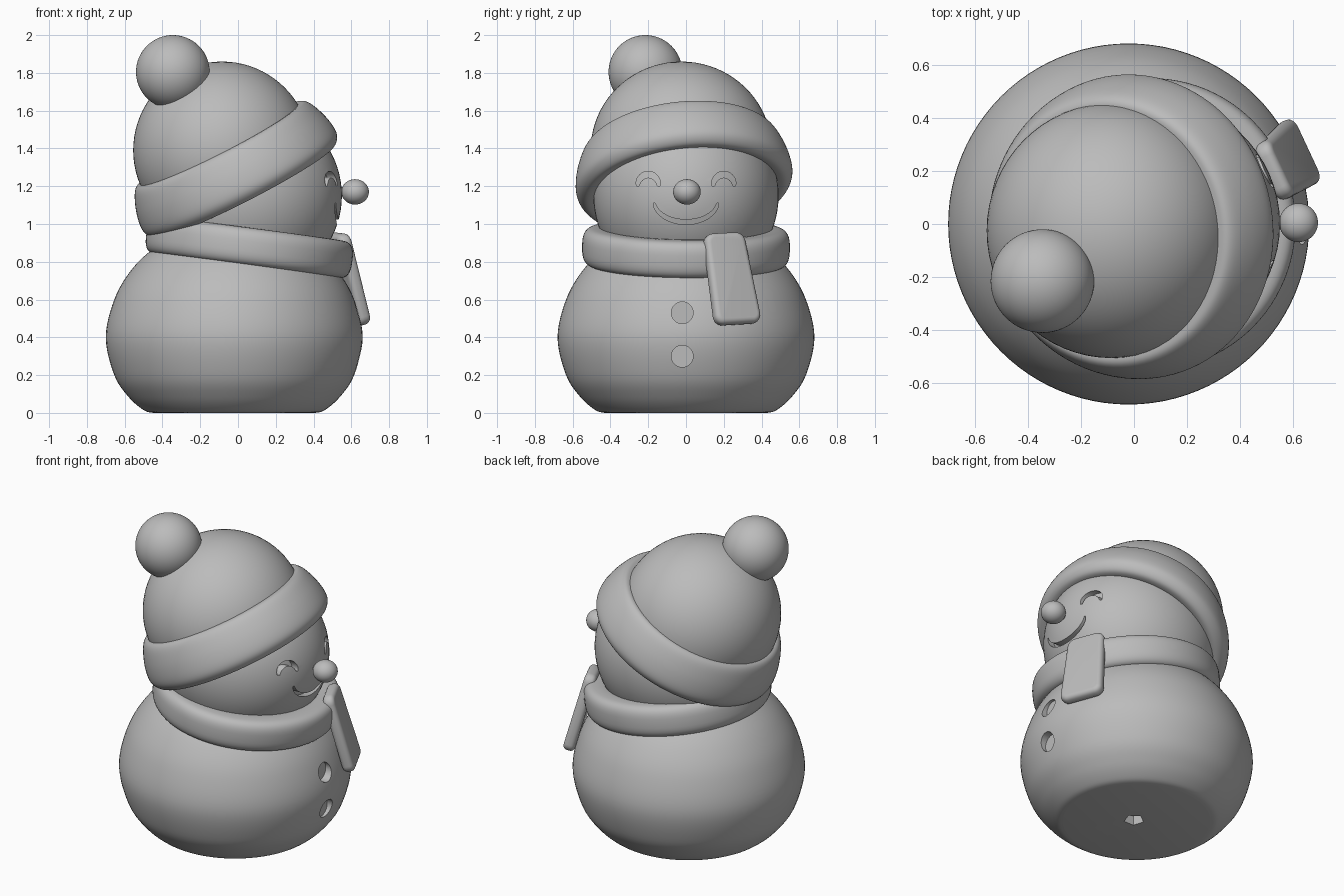
import bpy, bmesh, math
from mathutils import Vector, Matrix

if "Cube" in bpy.data.objects:
    bpy.data.objects.remove(bpy.data.objects["Cube"])

grey = bpy.data.materials.new("plain_grey")
grey.use_nodes = True
COL = (0.5, 0.5, 0.5, 1)
grey.diffuse_color = COL
grey.node_tree.nodes["Principled BSDF"].inputs["Base Color"].default_value = COL


def finish(name, bm):
    bmesh.ops.recalc_face_normals(bm, faces=bm.faces)
    mesh = bpy.data.meshes.new(name)
    bm.to_mesh(mesh)
    bm.free()
    mesh.materials.append(grey)
    obj = bpy.data.objects.new(name, mesh)
    bpy.context.collection.objects.link(obj)
    return obj


def activate(obj):
    bpy.ops.object.select_all(action='DESELECT')
    obj.select_set(True)
    bpy.context.view_layer.objects.active = obj


def smooth(obj, angle=40):
    activate(obj)
    bpy.ops.object.shade_smooth_by_angle(angle=math.radians(angle))


def ball(name, centre, radii):
    bm = bmesh.new()
    bmesh.ops.create_uvsphere(bm, u_segments=64, v_segments=40, radius=1)
    bmesh.ops.transform(bm, verts=bm.verts,
                        matrix=Matrix.Translation(centre) @ Matrix.Diagonal((*radii, 1)))
    return finish(name, bm)


def spline(points, steps=6, closed=False):
    """Smooth curve through a few profile points."""
    n = len(points)
    out = []
    for i in range(n if closed else n - 1):
        pick = lambda k: Vector(points[k % n] if closed else points[max(0, min(n - 1, k))])
        a, b, c, d = (pick(i + k) for k in (-1, 0, 1, 2))
        for s in range(steps):
            t = s / steps
            out.append(0.5 * (2 * b + (c - a) * t + (2 * a - 5 * b + 4 * c - d) * t * t
                              + (3 * b - a - 3 * c + d) * t ** 3))
    if not closed:
        out.append(Vector(points[-1]))
    return out


def lathe(name, profile, centre, axis=(0, 0, 1), closed=False, segs=96):
    """Revolve (radius, height) points around a tilted axis."""
    bm = bmesh.new()
    rings = [[bm.verts.new((r * math.cos(2 * math.pi * i / segs),
                            r * math.sin(2 * math.pi * i / segs), z)) for i in range(segs)]
             for r, z in profile]
    for k in range(len(rings) if closed else len(rings) - 1):
        a, b = rings[k], rings[(k + 1) % len(rings)]
        for i in range(segs):
            j = (i + 1) % segs
            bm.faces.new((a[i], a[j], b[j], b[i]))
    if not closed:
        bm.faces.new(rings[0])
        bm.faces.new(rings[-1])
    turn = Vector((0, 0, 1)).rotation_difference(Vector(axis)).to_matrix().to_4x4()
    bmesh.ops.transform(bm, verts=bm.verts, matrix=Matrix.Translation(centre) @ turn)
    return finish(name, bm)


def carve(obj, cutter):
    cutter.hide_render = True
    activate(obj)
    mod = obj.modifiers.new("carve", 'BOOLEAN')
    mod.operation = 'DIFFERENCE'
    mod.solver = 'EXACT'
    mod.object = cutter
    bpy.ops.object.modifier_apply(modifier=mod.name)
    bpy.data.objects.remove(cutter)


def round_cutter(centre, radius, depth, sides, turn):
    bm = bmesh.new()
    bmesh.ops.create_cone(bm, cap_ends=True, segments=sides, radius1=radius,
                          radius2=radius, depth=depth,
                          matrix=Matrix.Translation(centre) @ turn)
    return finish("cutter", bm)


# Body with sunken buttons and a small hole beneath
body_profile = [(0.43, 0), (0.48, 0.015), (0.56, 0.085), (0.635, 0.2), (0.68, 0.4),
                (0.635, 0.6), (0.55, 0.75), (0.44, 0.86), (0.3, 0.95)]
body = lathe("body", spline(body_profile), (-0.02, 0, 0))
sideways = Matrix.Rotation(math.pi / 2, 4, 'Y')
for x, z in ((0.66, 0.53), (0.67, 0.3)):
    carve(body, round_cutter((x, -0.02, z), 0.058, 0.12, 32, sideways))
carve(body, round_cutter((0, 0, 0), 0.06, 0.12, 5, Matrix.Identity(4)))
smooth(body)

# Head with carved smile and closed eyes
HEAD, RADII = Vector((0.03, 0, 1.15)), Vector((0.52, 0.49, 0.5))
head = ball("head", HEAD, RADII)


def arc_cutter(cy, cz, ry, rz, start, end, width, depth=0.045, steps=28):
    """Tapered crescent that follows the face."""
    bm = bmesh.new()
    rings = []
    for i in range(steps + 1):
        t = i / steps
        ang = math.radians(start + (end - start) * t)
        w = width * (0.3 + 0.7 * math.sin(math.pi * t) ** 0.6)
        ring = []
        for side, out in ((-1, -depth), (1, -depth), (1, 0.1), (-1, 0.1)):
            y = cy + (ry + side * w) * math.cos(ang)
            z = cz + (rz + side * w) * math.sin(ang)
            rest = 1 - (y / RADII.y) ** 2 - ((z - HEAD.z) / RADII.z) ** 2
            ring.append(bm.verts.new((HEAD.x + RADII.x * math.sqrt(rest) + out, y, z)))
        rings.append(ring)
    for a, b in zip(rings, rings[1:]):
        for k in range(4):
            m = (k + 1) % 4
            bm.faces.new((a[k], a[m], b[m], b[k]))
    bm.faces.new(rings[0])
    bm.faces.new(rings[-1])
    return finish("cutter", bm)


for side in (-1, 1):
    carve(head, arc_cutter(side * 0.2, 1.205, 0.055, 0.057, -5, 185, 0.017))
carve(head, arc_cutter(0, 1.125, 0.17, 0.115, 187, 353, 0.013))
smooth(head)

# Nose on a short stem
smooth(ball("nose", (0.62, 0.005, 1.17), (0.073, 0.073, 0.067)))
smooth(round_cutter((0.56, 0.005, 1.17), 0.025, 0.1, 24, sideways))
bpy.context.object.name = "nose_stem"

# Hat: dome, rolled brim and pompom
smooth(ball("hat_dome", (-0.085, -0.025, 1.39), (0.47, 0.48, 0.47)))
brim_profile = [(0.4, 0.13), (0.47, 0.163), (0.515, 0.145), (0.555, 0.06),
                (0.575, -0.03), (0.568, -0.085), (0.53, -0.12), (0.47, -0.11), (0.4, -0.08)]
smooth(lathe("hat_brim", spline(brim_profile, closed=True), (-0.02, -0.015, 1.28),
             (-0.45, -0.1, 0.88), closed=True), 60)
smooth(ball("pompom", (-0.345, -0.215, 1.805), (0.195, 0.195, 0.195)))

# Scarf loop
loop = []
for i in range(40):
    a = 2 * math.pi * i / 40
    c, s = math.cos(a), math.sin(a)
    loop.append((0.465 + 0.085 * math.copysign(abs(c) ** 0.6, c),
                 0.1 * math.copysign(abs(s) ** 0.7, s)))
smooth(lathe("scarf_loop", loop, (0.06, 0, 0.875), (0.13, 0.01, 1), closed=True), 60)

# Scarf tail: rounded slab flaring towards its lower end
top, bottom = Vector((0.52, 0.195, 0.95)), Vector((0.63, 0.275, 0.47))
across = Vector((-0.42, 0.9, 0.05)).normalized()
normal = across.cross(bottom - top).normalized()
bm = bmesh.new()
bmesh.ops.create_cube(bm, size=2)
for v in bm.verts:
    lower = v.co.z < 0
    width = 0.135 if lower else 0.115
    v.co = (bottom if lower else top) + across * v.co.x * width + normal * v.co.y * 0.035
bm.normal_update()
bmesh.ops.bevel(bm, geom=[e for e in bm.edges if e.calc_length() < 0.1], offset=0.05,
                segments=6, profile=0.5, affect='EDGES')
bm.normal_update()
rims = [e for e in bm.edges if len(e.link_faces) == 2
        and e.calc_face_angle() > math.radians(60)]
bmesh.ops.bevel(bm, geom=rims, offset=0.028, segments=5, profile=0.5, affect='EDGES')
smooth(finish("scarf_tail", bm), 50)
